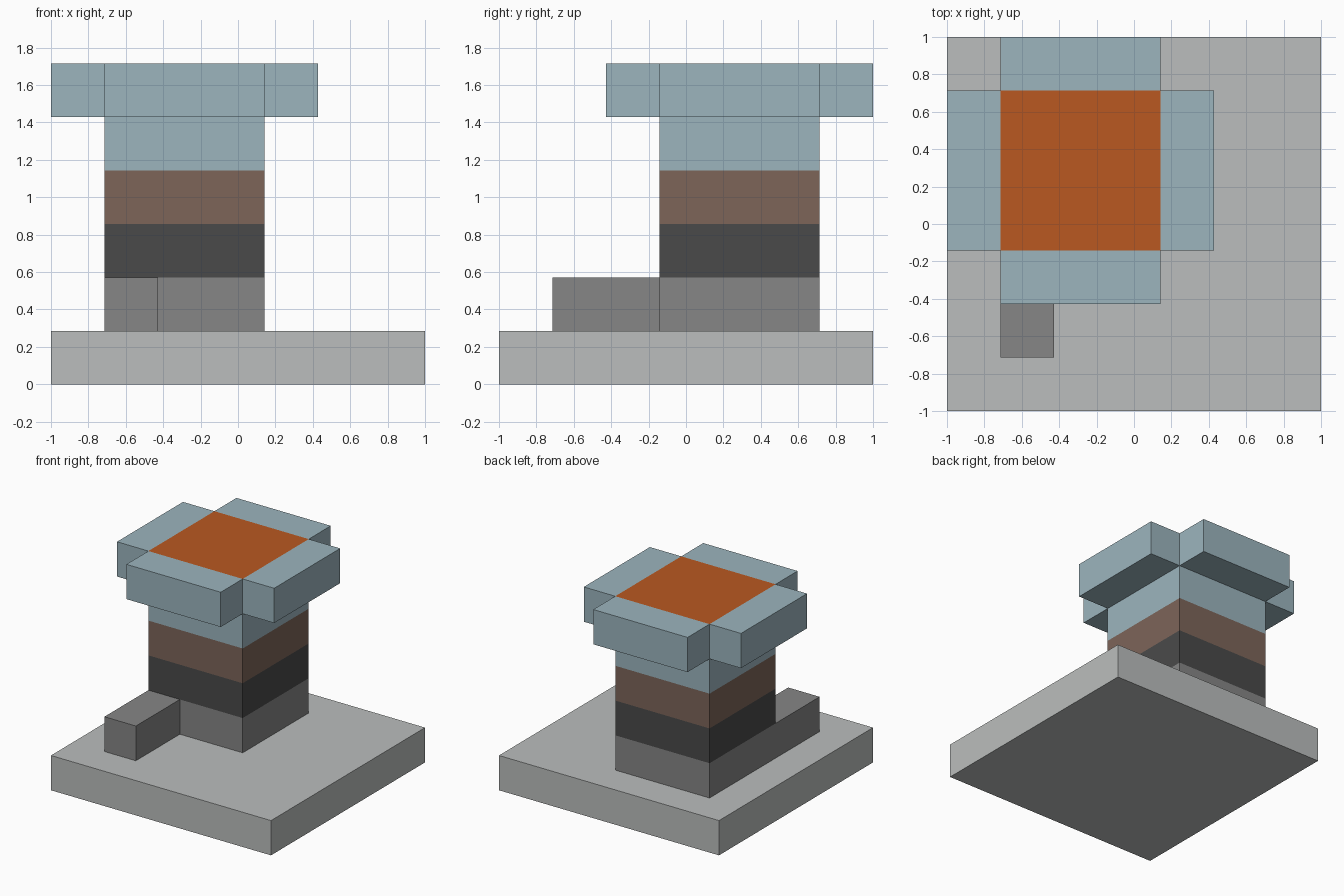
import bpy
import bmesh
from mathutils import Vector

default = bpy.data.objects.get("Cube")
if default:
    bpy.data.objects.remove(default, do_unlink=True)

UNIT = 2 / 7  # one block; the model is seven blocks wide


def material(name, rgb):
    """Flat material from 0-255 display values, stored as linear colour."""
    lin = [((c / 255 + 0.055) / 1.055) ** 2.4 for c in rgb]
    mat = bpy.data.materials.new(name)
    mat.use_nodes = True
    mat.diffuse_color = (*lin, 1)
    bsdf = next(n for n in mat.node_tree.nodes if n.type == "BSDF_PRINCIPLED")
    bsdf.inputs["Base Color"].default_value = (*lin, 1)
    bsdf.inputs["Roughness"].default_value = 0.9
    return mat


pale_grey = material("pale grey", (187, 190, 189))
stone_grey = material("stone grey", (134, 134, 134))
charcoal = material("charcoal", (74, 74, 74))
brown = material("brown", (125, 101, 89))
pale_blue = material("pale blue", (156, 181, 190))
orange = material("orange", (186, 89, 33))


def block(name, low, high, mat):
    """Box between two corners given in block units from the front right floor corner."""
    low, high = Vector(low), Vector(high)
    size = (high - low) * UNIT
    centre = (low + high) / 2 * UNIT - Vector((1, 1, 0))
    bm = bmesh.new()
    bmesh.ops.create_cube(bm, size=1)
    bmesh.ops.scale(bm, vec=size, verts=bm.verts)
    mesh = bpy.data.meshes.new(name)
    bm.to_mesh(mesh)
    bm.free()
    mesh.materials.append(mat)
    obj = bpy.data.objects.new(name, mesh)
    obj.location = centre
    bpy.context.collection.objects.link(obj)
    return obj


# Ground slab and the low step in front of the tower
block("base_slab", (0, 0, 0), (7, 7, 1), pale_grey)
block("front_step", (1, 1, 1), (2, 3, 2), stone_grey)

# Tower courses stacked on the slab, with the orange centre on top
courses = [("stone_course", stone_grey), ("charcoal_course", charcoal),
           ("brown_course", brown), ("blue_course", pale_blue),
           ("orange_centre", orange)]
for level, (name, mat) in enumerate(courses, start=1):
    block(name, (1, 3, level), (4, 6, level + 1), mat)

# Four rim blocks overhanging the tower, one per side
rim = {"right": ((0, 3), (1, 6)), "left": ((4, 3), (5, 6)),
       "front": ((1, 2), (4, 3)), "back": ((1, 6), (4, 7))}
for side, (low, high) in rim.items():
    block(f"{side}_rim", (*low, 5), (*high, 6), pale_blue)
